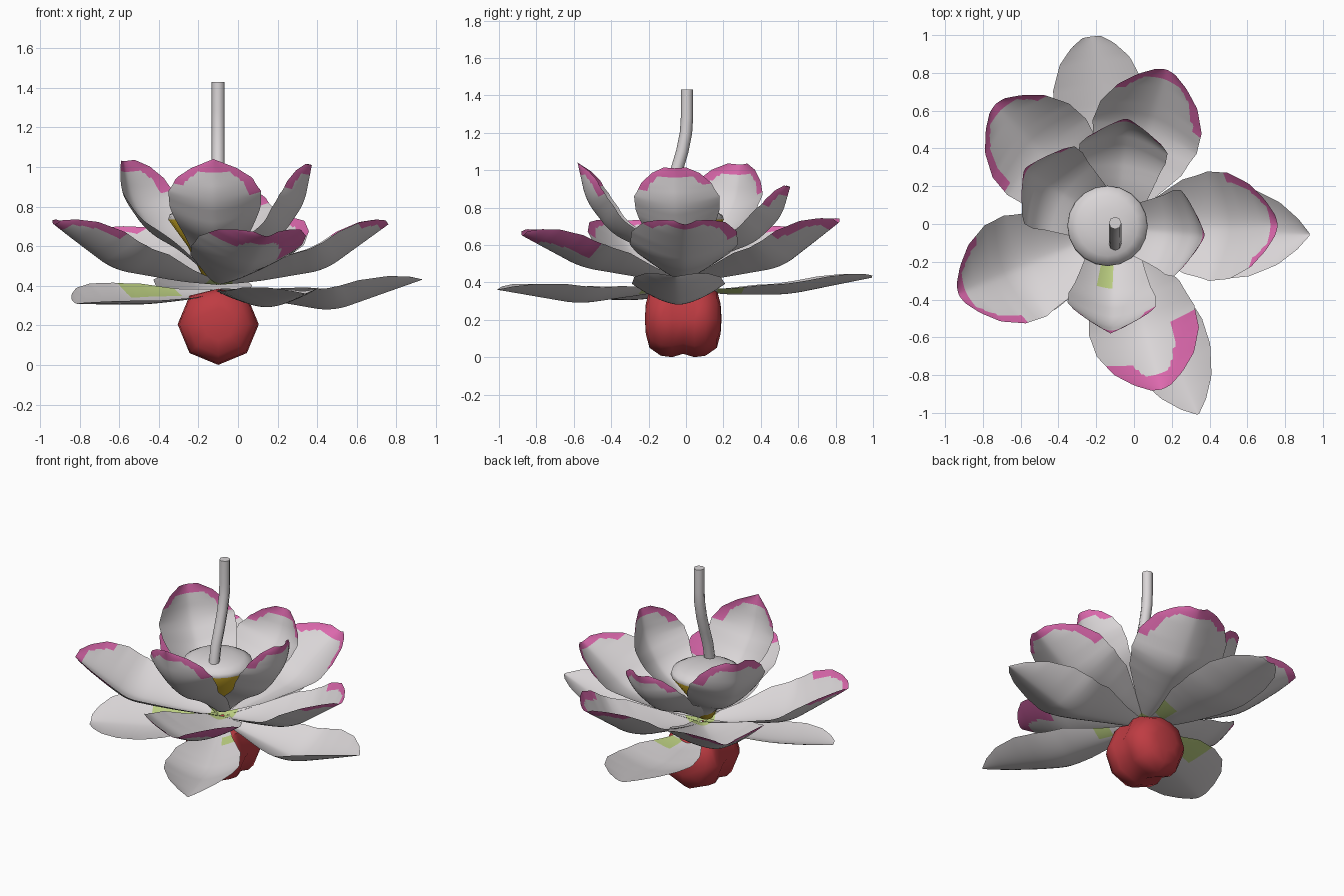
import bpy, bmesh, math
from mathutils import Vector

if "Cube" in bpy.data.objects:
    bpy.data.objects.remove(bpy.data.objects["Cube"])

CX, CY = -0.10, -0.02


def material(name, rgb):
    m = bpy.data.materials.new(name)
    m.diffuse_color = (*rgb, 1)
    m.use_nodes = True
    m.node_tree.nodes["Principled BSDF"].inputs["Base Color"].default_value = m.diffuse_color
    return m


WHITE = material("petal_white", (0.70, 0.67, 0.68))
PINK = material("tip_pink", (0.72, 0.14, 0.42))
GREEN = material("base_green", (0.50, 0.62, 0.22))
RED = material("bulb_red", (0.52, 0.045, 0.055))
YELLOW = material("pod_yellow", (0.60, 0.40, 0.02))


def lerp(points, t):
    """Piecewise linear lookup in a list of (t, value)."""
    for (a, va), (b, vb) in zip(points, points[1:]):
        if t <= b:
            return va + (vb - va) * (t - a) / (b - a)
    return points[-1][1]


def finish(name, bm, mats, angle=60):
    bmesh.ops.remove_doubles(bm, verts=bm.verts, dist=1e-5)
    me = bpy.data.meshes.new(name)
    bm.to_mesh(me)
    bm.free()
    ob = bpy.data.objects.new(name, me)
    bpy.context.collection.objects.link(ob)
    for m in mats:
        me.materials.append(m)
    bpy.ops.object.select_all(action='DESELECT')
    ob.select_set(True)
    bpy.context.view_layer.objects.active = ob
    bpy.ops.object.shade_smooth_by_angle(angle=math.radians(angle))
    return ob


def petal(name, azimuth, spine, half, outline, cup, rim=None, base=0.0, patch=None, roll=0.0):
    """Cupped petal: spine of (radius, height), outline of (t, relative width).
    rim = (tip depth, side depth, start t on -side, start t on +side), patch = (t0, t1, s0, s1)."""
    a = math.radians(azimuth)
    out, side, up = Vector((math.cos(a), math.sin(a), 0)), Vector((-math.sin(a), math.cos(a), 0)), Vector((0, 0, 1))
    pts = [Vector(p) for p in spine]
    steps = [0]
    for p, q in zip(pts, pts[1:]):
        steps.append(steps[-1] + (q - p).length)
    length = steps[-1]
    path = [(s / length, p) for s, p in zip(steps, pts)]

    def centre(t):
        h = min(0.07, t, 1 - t)
        return sum((lerp(path, t + h * k / 2) for k in range(-2, 3)), Vector((0, 0))) / 5

    nu, nv = 60, 32
    bm = bmesh.new()
    rows = []
    for i in range(nu + 1):
        t = i / nu
        c = centre(t)
        d = (centre(min(1, t + 0.08)) - centre(max(0, t - 0.08))).normalized()
        w = half * lerp(outline, t)
        row = []
        for j in range(nv + 1):
            s = 2 * j / nv - 1
            lift = (cup * abs(s) ** 1.6 + roll * s) * w / half
            co = out * (c.x - d.y * lift) + up * (c.y + d.x * lift) + side * (s * w)
            row.append(bm.verts.new(co + Vector((CX, CY, 0))))
        rows.append(row)
    for i in range(nu):
        t = (i + 0.5) / nu
        w = half * lerp(outline, t)
        for j in range(nv):
            s = 2 * (j + 0.5) / nv - 1
            f = bm.faces.new((rows[i][j], rows[i + 1][j], rows[i + 1][j + 1], rows[i][j + 1]))
            # pink rim round the tip, green near the base
            if rim and t > rim[2 if s < 0 else 3] and ((1 - t) * length < rim[0] or (1 - abs(s)) * w < rim[1]):
                f.material_index = 1
            elif t < base or (patch and patch[0] < t < patch[1] and patch[2] < s < patch[3]):
                f.material_index = 2
    return finish(name, bm, (WHITE, PINK, GREEN))


ROUND = [(0, .14), (.2, .47), (.4, .86), (.58, 1), (.75, .97), (.88, .76), (.96, .46), (1, .2)]
LEAF = [(0, .14), (.2, .47), (.4, .88), (.58, 1), (.72, .93), (.86, .66), (.95, .32), (1, .03)]
BLUNT = [(0, .3), (.2, .6), (.4, .82), (.6, .98), (.74, 1), (.87, .82), (.95, .56), (1, .25)]
POINTED = [(0, .3), (.2, .58), (.4, .80), (.6, .98), (.74, 1), (.86, .82), (.93, .5), (1, 0)]

# Upright inner petals: azimuth, tip radius, tip height, half width, outline, pink rim, green patch
for i, (az, r, z, half, shape, rim, patch) in enumerate([
        (-92.5, .56, 1.04, .235, POINTED, (.07, .055, .82, .74), (.24, .42, -.45, 0)),
        (-5, .475, 1.01, .23, BLUNT, (.05, .05, .82, .87), None),
        (84, .58, .91, .235, BLUNT, (.055, .05, .82, .84), None),
        (147, .57, 1.03, .245, BLUNT, (.055, .055, .76, .87), None)]):
    k = z - .44
    spine = [(.03, .44), (.36 * r, .44 + .22 * k), (.68 * r, .44 + .37 * k),
             (.92 * r, .44 + .66 * k), (r, z)]
    petal(f"inner_petal_{i + 1}", az, spine, half, shape, .11, rim, 0, patch)

# Spreading middle petals
for i, (az, r, z, rim) in enumerate([(1, .86, .71, (.045, .05, .86, .72)), (72, .88, .72, (.06, .06, .72, .85)),
                                     (134, .91, .67, (.05, .05, .86, .62)), (203, .90, .71, (.05, .05, .82, .74)),
                                     (-74, .89, .65, (.10, .14, .82, .62))]):
    spine = [(.01, .405), (.22 * r, .42), (.63 * r, .48), (r, z)]
    petal(f"middle_petal_{i + 1}", az, spine, .29, ROUND, .125, rim, .07)

# Flat outer petals: also the dip height, cup depth and sideways roll
for i, (az, r, z, low, half, shape, cup, roll, patch) in enumerate([
        (-2, 1.03, .43, .27, .25, LEAF, .11, 0, None),
        (97, 1.02, .425, .335, .245, ROUND, .06, 0, (.16, .3, -1, -.3)),
        (206, .80, .31, .31, .25, ROUND, .06, -.045, (.22, .55, -1, -.4)),
        (-66, 1.08, .36, .285, .225, LEAF, .085, 0, (.16, .25, .4, 1))]):
    spine = [(.01, .37), (.2 * r, .335), (.56 * r, low), (r, z)]
    petal(f"outer_petal_{i + 1}", az, spine, half, shape, cup, None, 0, patch, roll)


def lathe(name, profile, sides, place, mats, rule=None, angle=60):
    """Revolve (radius, along) points; place turns (a, b, along) into a position."""
    bm = bmesh.new()
    rings = []
    for r, h in profile:
        rings.append([bm.verts.new(place(r * math.cos(2 * math.pi * k / sides),
                                         r * math.sin(2 * math.pi * k / sides), h)) for k in range(sides)])
    for n, (lo, hi) in enumerate(zip(rings, rings[1:])):
        for k in range(sides):
            f = bm.faces.new((lo[k], lo[(k + 1) % sides], hi[(k + 1) % sides], hi[k]))
            f.material_index = rule(n) if rule else 0
    bmesh.ops.remove_doubles(bm, verts=bm.verts, dist=1e-5)
    bmesh.ops.dissolve_degenerate(bm, dist=1e-5, edges=bm.edges)
    bmesh.ops.recalc_face_normals(bm, faces=bm.faces)
    return finish(name, bm, mats, angle)


# Seed pod: yellow cone with a white domed top
lathe("seed_pod", [(0, .43), (.04, .45), (.115, .6), (.213, .735), (.205, .76), (.16, .785), (.09, .80), (0, .805)],
      20, lambda a, b, h: (-.14 + a, -.01 + b, h), (YELLOW, WHITE), lambda n: 0 if n < 3 else 1)

# Red bulb: two lobes meeting in a crease
lathe("bulb", [(0, -.205), (.08, -.2), (.155, -.18), (.197, -.12), (.205, -.06), (.187, 0),
               (.205, .06), (.197, .12), (.155, .18), (.08, .2), (0, .205)],
      8, lambda a, b, h: (-.10 + a, -.015 + h, min(.205 + b, .385)), (RED,), None, 50)

# Bent stem
curve = bpy.data.curves.new("stem", 'CURVE')
curve.dimensions = '3D'
curve.bevel_depth = .033
curve.bevel_resolution = 2
curve.use_fill_caps = True
spl = curve.splines.new('POLY')
path = [(-.11, .77), (-.085, .90), (-.05, 1.0), (-.02, 1.10), (.0, 1.20), (.005, 1.28), (.005, 1.43)]
spl.points.add(len(path) - 1)
for p, (y, z) in zip(spl.points, path):
    p.co = (-.10, y, z, 1)
spl.use_smooth = True
curve.materials.append(WHITE)
stem = bpy.data.objects.new("stem", curve)
bpy.context.collection.objects.link(stem)
